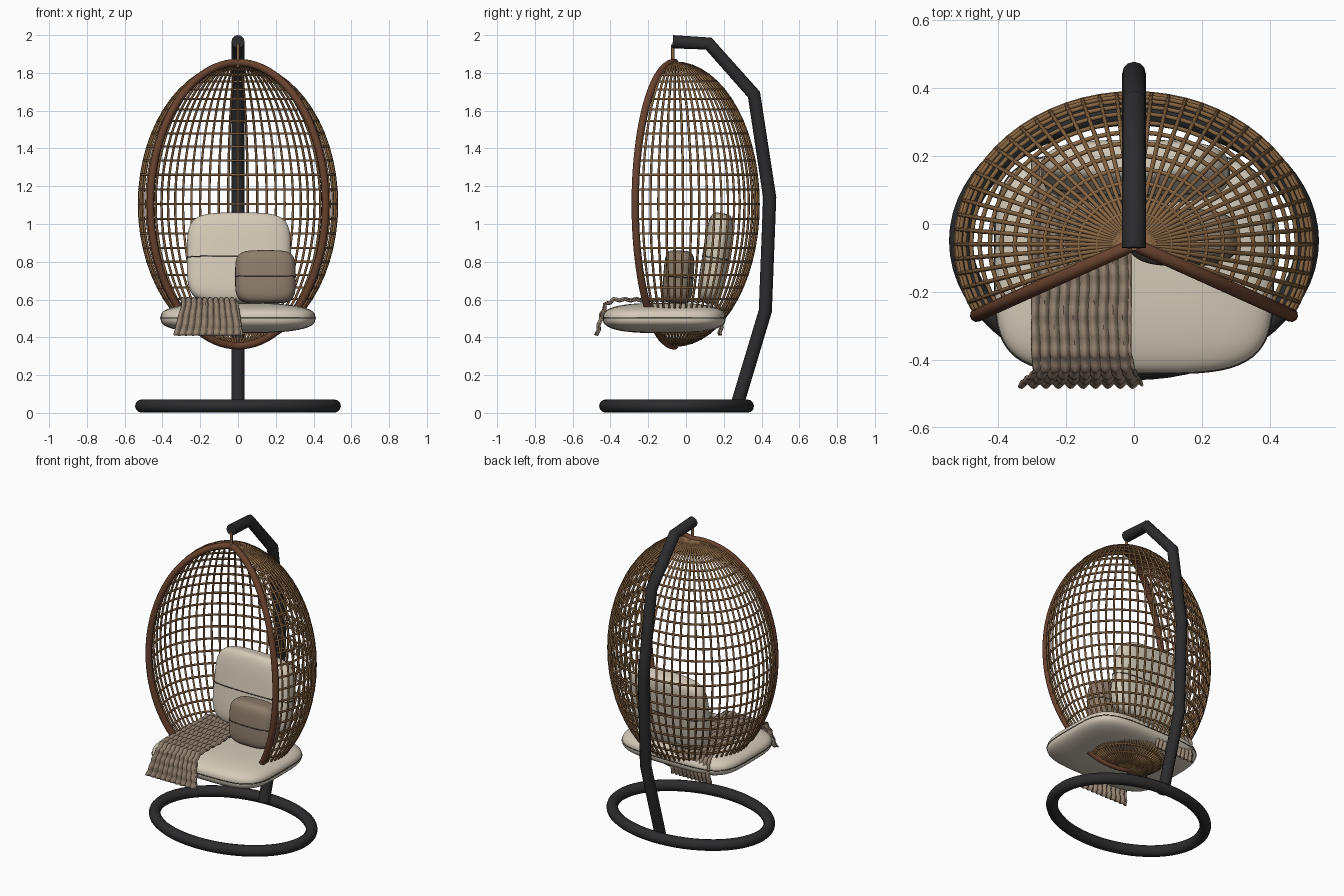
import bpy, bmesh, math
from mathutils import Vector, Matrix

if "Cube" in bpy.data.objects:
    bpy.data.objects.remove(bpy.data.objects["Cube"])


def material(name, rgb):
    m = bpy.data.materials.new(name)
    m.use_nodes = True
    m.diffuse_color = (*rgb, 1)
    m.node_tree.nodes["Principled BSDF"].inputs["Base Color"].default_value = (*rgb, 1)
    return m


WICKER = material("wicker tan", (0.24, 0.13, 0.055))
RIM = material("rim brown", (0.14, 0.055, 0.028))
STEEL = material("charcoal steel", (0.025, 0.025, 0.027))
CREAM = material("cream fabric", (0.66, 0.59, 0.48))
TAUPE = material("taupe fabric", (0.27, 0.205, 0.15))
THROW = material("throw beige", (0.30, 0.225, 0.165))
SEAM = material("seam dark", (0.06, 0.05, 0.04))


def smooth(ob, angle=40):
    bpy.ops.object.select_all(action='DESELECT')
    ob.select_set(True)
    bpy.context.view_layer.objects.active = ob
    bpy.ops.object.shade_smooth_by_angle(angle=math.radians(angle))


def mesh_object(name, bm, mat):
    me = bpy.data.meshes.new(name)
    bm.to_mesh(me)
    bm.free()
    me.materials.append(mat)
    ob = bpy.data.objects.new(name, me)
    bpy.context.collection.objects.link(ob)
    return ob


def tubes(name, paths, radius, mat, closed=False, res=1):
    """Sweep a round section along each path, then turn it into a mesh."""
    cu = bpy.data.curves.new(name, 'CURVE')
    cu.dimensions = '3D'
    cu.bevel_depth = radius
    cu.bevel_resolution = res
    cu.use_fill_caps = not closed
    for path in paths:
        sp = cu.splines.new('POLY')
        sp.points.add(len(path) - 1)
        for p, co in zip(sp.points, path):
            p.co = (*co, 1)
        sp.use_cyclic_u = closed
    cu.materials.append(mat)
    ob = bpy.data.objects.new(name, cu)
    bpy.context.collection.objects.link(ob)
    bpy.ops.object.select_all(action='DESELECT')
    ob.select_set(True)
    bpy.context.view_layer.objects.active = ob
    bpy.ops.object.convert(target='MESH')
    ob = bpy.context.view_layer.objects.active
    smooth(ob, 65)
    return ob


# Egg-shaped basket: ribs, rings and a heavy rim round the opening
HUB_Y, MID_Z = -0.06, 1.105
OPEN = math.radians(28)
RIBS, RINGS = 42, 30


def egg(lon, lat):
    r = math.sin(lat)
    return Vector((0.525 * r * math.cos(lon),
                   HUB_Y + 0.445 * r * math.sin(lon),
                   MID_Z + 0.75 * math.cos(lat)))


lons = [-OPEN + (math.pi + 2 * OPEN) * i / RIBS for i in range(RIBS + 1)]
lats = [math.pi * j / RINGS for j in range(RINGS + 1)]
tubes("basket_ribs", [[egg(a, b) for b in lats] for a in lons[1:-1]], 0.0065, WICKER)
tubes("basket_rings", [[egg(a, b) for a in lons] for b in lats[1:-1]], 0.0065, WICKER)
fine = [math.pi * j / 48 for j in range(49)]
loop = [egg(lons[0], b) for b in fine] + [egg(lons[-1], b) for b in fine[-2:0:-1]]
tubes("basket_rim", [loop], 0.02, RIM, closed=True, res=3)

# Stand: oval floor ring, bent post and hanging rod
ring = []
for i in range(64):
    t = math.tau * i / 64
    ring.append((0.51 * math.cos(t), -0.05 + 0.375 * math.sin(t), 0.036))
tubes("base_ring", [ring], 0.035, STEEL, closed=True, res=4)
post = [(-0.07, 1.965), (0.12, 1.955), (0.36, 1.685), (0.443, 1.14), (0.42, 0.54), (0.27, 0.04)]
tubes("stand_post", [[(0, y, z) for y, z in post]], 0.035, STEEL, res=4)
tubes("hanging_rod", [[(0, -0.07, 1.95), (0, -0.07, 1.83)]], 0.009, WICKER, res=2)


# Cushions: rounded pads with a seam round the middle
def power(v, n):
    return math.copysign(abs(v) ** (2 / n), v)


def cushion(name, centre, half, plan, side, mat, lean=0):
    place = Matrix.Translation(centre) @ Matrix.Rotation(math.radians(lean), 4, 'X')

    def point(u, v):
        c = power(math.cos(v), side)
        return place @ Vector((half[0] * c * power(math.cos(u), plan),
                               half[1] * c * power(math.sin(u), plan),
                               half[2] * power(math.sin(v), side)))

    bm = bmesh.new()
    bmesh.ops.create_uvsphere(bm, u_segments=64, v_segments=32, radius=1)
    for v in bm.verts:
        v.co = point(math.atan2(v.co.y, v.co.x), math.asin(max(-1, min(1, v.co.z))))
    smooth(mesh_object(name, bm, mat), 80)
    seam = [point(math.tau * i / 64, 0) for i in range(64)]
    tubes(name + "_seam", [seam], 0.003, SEAM, closed=True)


cushion("seat_cushion", (0, -0.115, 0.502), (0.41, 0.325, 0.08), 4.2, 2.8, CREAM)
cushion("back_cushion", (0.005, 0.155, 0.82), (0.275, 0.07, 0.24), 3, 4.5, CREAM, lean=-9)
cushion("small_pillow", (0.145, -0.04, 0.72), (0.16, 0.08, 0.14), 3, 4.5, TAUPE, lean=-4)

# Throw draped over the seat from back to front: (y, z, left edge, right edge)
drape = [(0.18, 0.41, -0.31, -0.02), (0.19, 0.50, -0.30, -0.02), (0.17, 0.57, -0.30, -0.01),
         (0.10, 0.595, -0.30, -0.01), (-0.38, 0.60, -0.30, -0.01), (-0.425, 0.575, -0.295, 0),
         (-0.45, 0.51, -0.315, 0.01), (-0.472, 0.41, -0.34, 0.025)]
rows = []
for a, b in zip(drape, drape[1:]):
    a, b = Vector(a), Vector(b)
    steps = max(2, round((b - a).length / 0.015))
    normal = Vector((0, a.y - b.y, b.x - a.x)).normalized()
    if normal.z < 0:
        normal.negate()
    rows += [(a.lerp(b, k / steps), normal) for k in range(steps)]
rows.append((Vector(drape[-1]), rows[-1][1]))
COLS = 72
bm = bmesh.new()
grid = []
for j, (p, n) in enumerate(rows):
    line = []
    for i in range(COLS + 1):
        s = i / COLS
        wave = 0.007 * math.sin(s * math.tau * 10 + 0.5 * math.sin(j * 0.5))
        wave += 0.004 * math.sin(j * 1.6)
        x = p.z + (p.w - p.z) * s if len(p) == 4 else 0
        line.append(bm.verts.new(Vector((x, p.x, p.y)) + n * wave))
    grid.append(line)
for r0, r1 in zip(grid, grid[1:]):
    for i in range(COLS):
        bm.faces.new((r0[i], r0[i + 1], r1[i + 1], r1[i]))
bmesh.ops.recalc_face_normals(bm, faces=bm.faces)
throw = mesh_object("throw_blanket", bm, THROW)
solid = throw.modifiers.new("thickness", 'SOLIDIFY')
solid.thickness = 0.008
solid.offset = 0
smooth(throw, 60)
